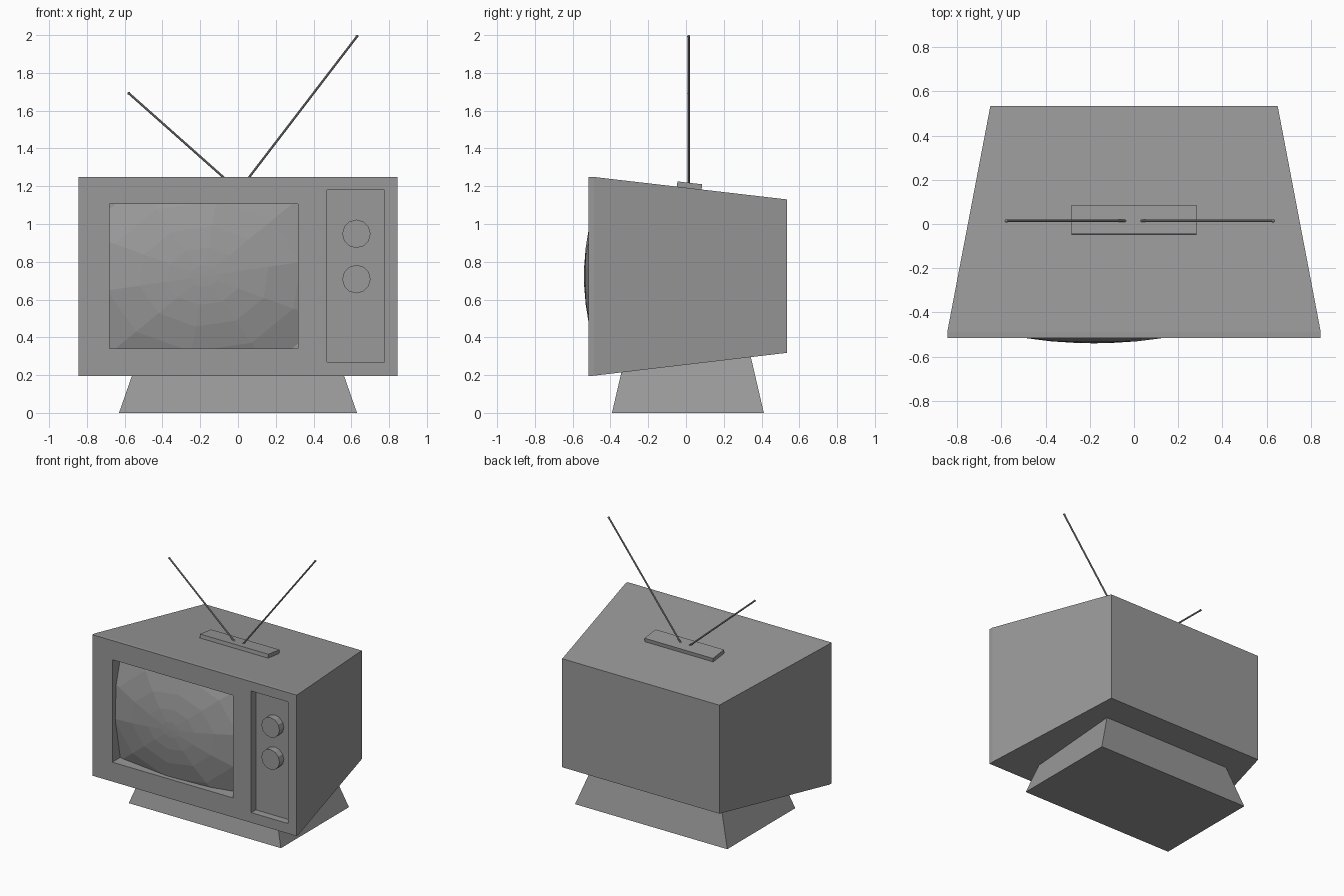
import bpy, bmesh, math
from mathutils import Vector, Matrix

if "Cube" in bpy.data.objects:
    bpy.data.objects.remove(bpy.data.objects["Cube"])

GREY = (0.32, 0.32, 0.32, 1)
mat = bpy.data.materials.new("plain grey")
mat.use_nodes = True
mat.diffuse_color = GREY
mat.node_tree.nodes["Principled BSDF"].inputs["Base Color"].default_value = GREY


def finish(name, bm):
    bmesh.ops.recalc_face_normals(bm, faces=bm.faces)
    mesh = bpy.data.meshes.new(name)
    bm.to_mesh(mesh)
    bm.free()
    mesh.materials.append(mat)
    obj = bpy.data.objects.new(name, mesh)
    bpy.context.collection.objects.link(obj)
    return obj


def loft(name, sections):
    """Skin a solid through equally sized loops of points."""
    bm = bmesh.new()
    loops = [[bm.verts.new(p) for p in s] for s in sections]
    for a, b in zip(loops, loops[1:]):
        for i in range(len(a)):
            j = (i + 1) % len(a)
            bm.faces.new((a[i], a[j], b[j], b[i]))
    bm.faces.new(loops[0])
    bm.faces.new(loops[-1])
    return finish(name, bm)


def upright(y, x0, x1, z0, z1):
    return [(x0, y, z0), (x1, y, z0), (x1, y, z1), (x0, y, z1)]


def level(z, x, y0, y1):
    return [(-x, y0, z), (x, y0, z), (x, y1, z), (-x, y1, z)]


def rod(name, start, end, radius, sides):
    start, end = Vector(start), Vector(end)
    axis = end - start
    bm = bmesh.new()
    turn = axis.to_track_quat('Z', 'Y').to_matrix().to_4x4()
    bmesh.ops.create_cone(bm, cap_ends=True, segments=sides, radius1=radius, radius2=radius,
                          depth=axis.length,
                          matrix=Matrix.Translation((start + end) / 2) @ turn)
    return finish(name, bm)


# Cabinet: short straight rim, then tapering to the back
FRONT = -0.515
cabinet = loft("cabinet", [upright(FRONT, -0.845, 0.845, 0.195, 1.25),
                           upright(-0.488, -0.845, 0.845, 0.197, 1.249),
                           upright(0.535, -0.65, 0.65, 0.318, 1.13)])

# Recesses for the screen and the control panel
SCREEN = (-0.68, 0.318, 0.34, 1.107)
PANEL = (0.47, 0.775, 0.27, 1.18)
for bounds, floor in ((SCREEN, -0.42), (PANEL, -0.46)):
    cutter = loft("cutter", [upright(FRONT - 0.1, *bounds), upright(floor, *bounds)])
    cutter.hide_render = True
    cut = cabinet.modifiers.new("recess", 'BOOLEAN')
    cut.object = cutter
    cut.solver = 'EXACT'
    bpy.context.view_layer.objects.active = cabinet
    bpy.ops.object.modifier_apply(modifier=cut.name)
    bpy.data.objects.remove(cutter)

# Screen: faceted bulging dome trimmed to the recess
x0, x1, z0, z1 = SCREEN
cx, cz, hx, hz = (x0 + x1) / 2, (z0 + z1) / 2, (x1 - x0) / 2, (z1 - z0) / 2
bm = bmesh.new()
SIDES = 10


def dome(r, k):
    a = math.tau * (k + 0.3) / SIDES
    return bm.verts.new((cx + hx * r * math.cos(a), -0.54 + 0.057 * r * r,
                         cz + hz * r * math.sin(a)))


tip = dome(0, 0)
rings = [[dome(r, k) for k in range(SIDES)] for r in (0.15, 0.4, 0.7, 1.05, 1.55)]
for k in range(SIDES):
    n = (k + 1) % SIDES
    bm.faces.new((tip, rings[0][k], rings[0][n]))
    for a, b in zip(rings, rings[1:]):
        bm.faces.new((a[k], b[k], b[n], a[n]))
for point, normal in (((x0, 0, 0), (-1, 0, 0)), ((x1, 0, 0), (1, 0, 0)),
                      ((0, 0, z0), (0, 0, -1)), ((0, 0, z1), (0, 0, 1))):
    bmesh.ops.bisect_plane(bm, geom=bm.verts[:] + bm.edges[:] + bm.faces[:],
                           plane_co=point, plane_no=normal, clear_outer=True)
screen = finish("screen", bm)
# Make the open dome face forwards
if sum(p.normal.y for p in screen.data.polygons) > 0:
    screen.data.flip_normals()

# Control knobs
for name, z in (("upper_knob", 0.948), ("lower_knob", 0.708)):
    rod(name, (0.627, -0.45, z), (0.627, -0.512, z), 0.075, 12)

# Flared base
loft("base", [level(0, 0.63, -0.392, 0.412), level(0.31, 0.522, -0.32, 0.34)])

# Aerial plate lying on the sloping top
plate = loft("aerial_plate", [level(-0.01, 0.283, -0.066, 0.066),
                              level(0.028, 0.283, -0.066, 0.066)])
plate.location = (0, 0.017, 1.19)
plate.rotation_euler.x = -math.atan(0.1165)

# Aerial rods with small round tips
for side, foot, end in (("right", (-0.035, 0.014, 1.21), (-0.578, 0.014, 1.692)),
                        ("left", (0.03, 0.014, 1.21), (0.63, 0.014, 1.993))):
    rod(side + "_aerial", foot, end, 0.006, 8)
    bm = bmesh.new()
    bmesh.ops.create_uvsphere(bm, u_segments=8, v_segments=6, radius=0.008,
                              matrix=Matrix.Translation(end))
    finish(side + "_aerial_tip", bm)
